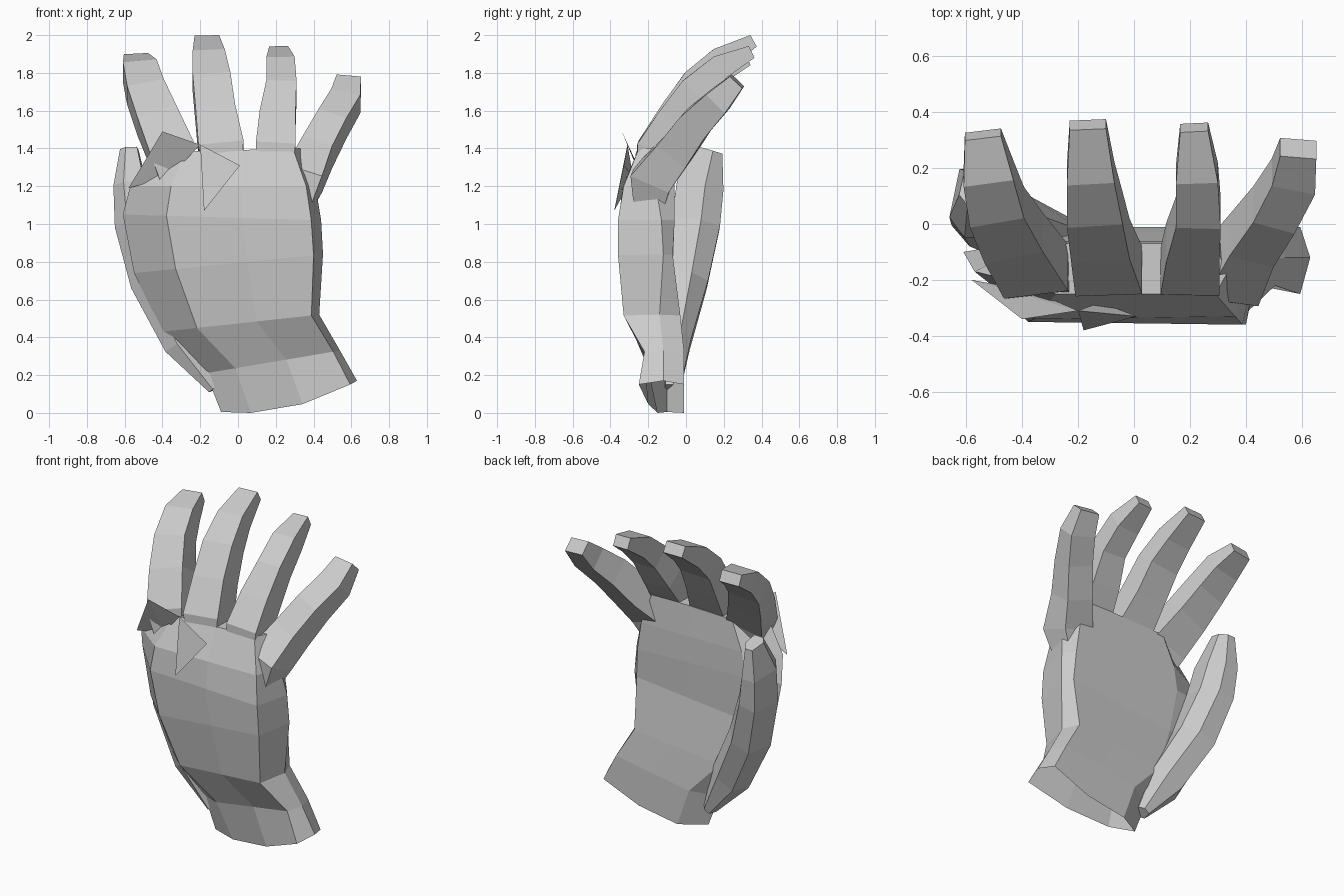
import bpy, bmesh
from mathutils import Vector


def loft(name, rings, open_start=False):
    """Skin closed rings of equal length, cap the ends, flat shading."""
    bm = bmesh.new()
    rows = [[bm.verts.new(p) for p in ring] for ring in rings]
    n = len(rows[0])
    for a, b in zip(rows, rows[1:]):
        for i in range(n):
            j = (i + 1) % n
            bm.faces.new((a[i], a[j], b[j], b[i]))
    if not open_start:
        bm.faces.new(rows[0])
    bm.faces.new(rows[-1])
    finish(name, bm)


def finish(name, bm):
    bmesh.ops.recalc_face_normals(bm, faces=bm.faces)
    me = bpy.data.meshes.new(name)
    bm.to_mesh(me)
    bm.free()
    bpy.context.collection.objects.link(bpy.data.objects.new(name, me))


def digit(name, path, section):
    """Sweep a unit section along (x, y, z, width, depth) stations."""
    pts = [Vector(p[:3]) for p in path]
    rings = []
    for i, (x, y, z, w, d) in enumerate(path):
        t = (pts[min(i + 1, len(pts) - 1)] - pts[max(i - 1, 0)]).normalized()
        side = Vector((1, 0, 0))
        side = (side - t * side.dot(t)).normalized()
        depth = t.cross(side)
        rings.append([pts[i] + side * u * w + depth * v * d for u, v in section])
    loft(name, rings)


# Palm and open wrist: left edge, right edge, front y (left, right), back y, bottom sag
PALM = [
    ((-0.09, -0.10, 0.005), (0.63, -0.12, 0.17), (-0.15, -0.25), -0.01, 0.06),
    ((-0.17, -0.10, 0.21), (0.54, -0.12, 0.33), (-0.20, -0.22), -0.01, 0),
    ((-0.40, -0.10, 0.43), (0.43, -0.14, 0.52), (-0.28, -0.33), -0.03, 0),
    ((-0.55, -0.10, 0.74), (0.45, -0.12, 0.84), (-0.33, -0.36), -0.07, 0),
    ((-0.61, -0.10, 1.05), (0.44, -0.13, 1.02), (-0.35, -0.36), -0.06, 0),
    ((-0.57, -0.17, 1.20), (0.41, -0.16, 1.20), (-0.34, -0.33), -0.06, 0),
    ((-0.45, -0.20, 1.38), (0.33, -0.18, 1.40), (-0.25, -0.25), -0.07, 0),
]
palm_rings = []
for left, right, (fl, fr), yb, sag in PALM:
    l, r = Vector(left), Vector(right)
    ring = []
    for t, y in ((0, l.y), (0.22, fl), (0.6, (fl + fr) / 2), (0.95, fr),
                 (1, r.y), (0.95, yb), (0.6, yb), (0.22, yb)):
        p = l.lerp(r, t)
        ring.append((p.x, y, p.z - sag * 4 * t * (1 - t)))
    palm_rings.append(ring)
loft("palm", palm_rings, open_start=True)

# Four boxy fingers curling backwards, rooted inside the palm
BOX = [(-0.5, -0.5), (0.5, -0.5), (0.5, 0.5), (-0.5, 0.5)]
FINGERS = {
    "index_finger": [(-0.31, -0.20, 1.20, 0.18, 0.12), (-0.35, -0.17, 1.37, 0.24, 0.18),
                     (-0.43, -0.05, 1.55, 0.22, 0.17), (-0.49, 0.06, 1.70, 0.20, 0.15),
                     (-0.52, 0.18, 1.81, 0.18, 0.13), (-0.54, 0.32, 1.87, 0.13, 0.07)],
    "middle_finger": [(-0.08, -0.20, 1.20, 0.18, 0.12), (-0.09, -0.17, 1.40, 0.24, 0.18),
                      (-0.12, -0.06, 1.58, 0.21, 0.17), (-0.14, 0.05, 1.75, 0.20, 0.15),
                      (-0.155, 0.18, 1.87, 0.17, 0.13), (-0.165, 0.355, 1.968, 0.13, 0.07)],
    "ring_finger": [(0.19, -0.20, 1.20, 0.18, 0.12), (0.20, -0.17, 1.40, 0.21, 0.18),
                    (0.21, -0.07, 1.55, 0.19, 0.17), (0.23, 0.04, 1.71, 0.16, 0.15),
                    (0.225, 0.18, 1.83, 0.15, 0.13), (0.215, 0.345, 1.91, 0.10, 0.07)],
    "little_finger": [(0.30, -0.20, 1.06, 0.14, 0.14), (0.35, -0.18, 1.24, 0.20, 0.22),
                      (0.42, -0.06, 1.38, 0.17, 0.19), (0.50, 0.05, 1.53, 0.16, 0.17),
                      (0.57, 0.17, 1.65, 0.16, 0.14), (0.587, 0.27, 1.755, 0.13, 0.09)],
}
for name, path in FINGERS.items():
    digit(name, path, BOX)

# Thumb, running up beside the palm from the wrist
HEX = [(-0.5, -0.2), (-0.2, -0.5), (0.4, -0.5), (0.5, 0.1), (0.2, 0.5), (-0.3, 0.5)]
digit("thumb", [(-0.12, -0.07, 0.13, 0.08, 0.08), (-0.28, -0.05, 0.38, 0.24, 0.15),
                (-0.45, 0.00, 0.70, 0.25, 0.23), (-0.545, 0.05, 1.00, 0.22, 0.26),
                (-0.57, 0.075, 1.20, 0.18, 0.25), (-0.575, 0.13, 1.39, 0.10, 0.13)], HEX)

# Sharp folded flaps over the index and middle knuckles
FLAPS = {
    "index_knuckle_flap": [(-0.40, -0.34, 1.49), (-0.58, -0.20, 1.19),
                           (-0.20, -0.31, 1.42), (-0.36, -0.24, 1.25)],
    "middle_knuckle_flap": [(-0.20, -0.31, 1.42), (-0.18, -0.38, 1.07),
                            (0.01, -0.33, 1.31), (-0.12, -0.28, 1.25)],
}
for name, pts in FLAPS.items():
    bm = bmesh.new()
    v = [bm.verts.new(p) for p in pts]
    for a, b, c in ((0, 1, 2), (0, 1, 3), (1, 2, 3), (0, 2, 3)):
        bm.faces.new((v[a], v[b], v[c]))
    finish(name, bm)
